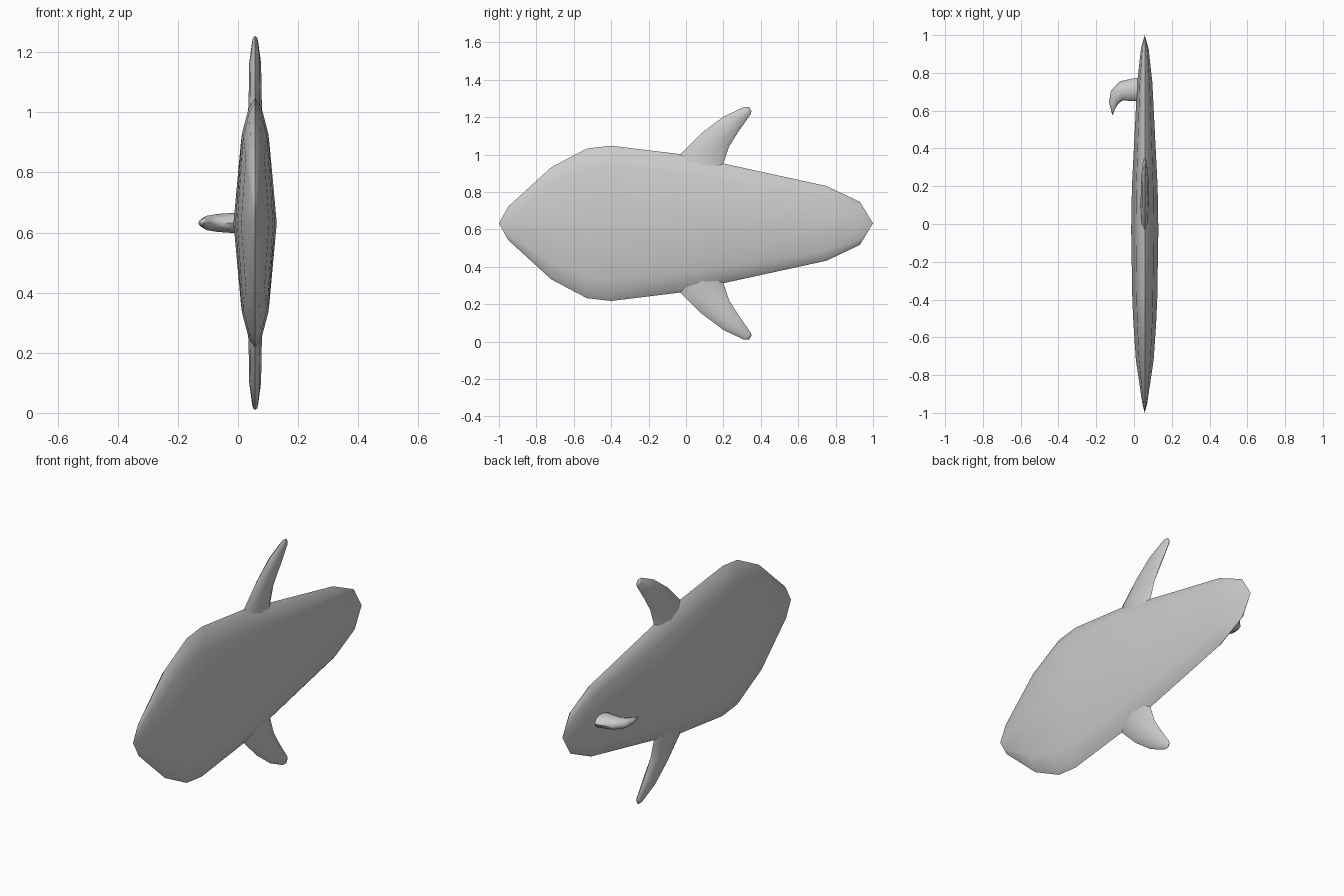
import bpy
import math
from mathutils import Vector

cube = bpy.data.objects.get("Cube")
if cube:
    bpy.data.objects.remove(cube)

CX, CZ = 0.057, 0.632

grey = bpy.data.materials.new("plain grey")
grey.use_nodes = True
GREY = (0.6, 0.6, 0.6, 1)
grey.diffuse_color = GREY
grey.node_tree.nodes["Principled BSDF"].inputs["Base Color"].default_value = GREY


def loft(name, rings, angle):
    """Skin equal-sized rings of points and close both ends."""
    n = len(rings[0])
    verts = [p for ring in rings for p in ring]
    faces = [(r * n + i, r * n + (i + 1) % n, (r + 1) * n + (i + 1) % n, (r + 1) * n + i)
             for r in range(len(rings) - 1) for i in range(n)]
    faces += [tuple(range(n))[::-1], tuple(range(len(verts) - n, len(verts)))]
    mesh = bpy.data.meshes.new(name)
    mesh.from_pydata(verts, [], faces)
    mesh.materials.append(grey)
    obj = bpy.data.objects.new(name, mesh)
    bpy.context.collection.objects.link(obj)
    bpy.ops.object.select_all(action="DESELECT")
    obj.select_set(True)
    bpy.context.view_layer.objects.active = obj
    bpy.ops.object.mode_set(mode="EDIT")
    bpy.ops.mesh.select_all(action="SELECT")
    bpy.ops.mesh.remove_doubles(threshold=0.0005)
    bpy.ops.mesh.normals_make_consistent(inside=False)
    bpy.ops.object.mode_set(mode="OBJECT")
    bpy.ops.object.shade_smooth_by_angle(angle=math.radians(angle))
    return obj


def fin(name, stations, thick_axis):
    """Loft lens sections; each station is leading point, trailing point, half thickness."""
    rings = []
    for lead, trail, half in stations:
        a, b = Vector(lead), Vector(trail)
        ring = []
        for k in range(8):
            t = k * math.pi / 4
            ring.append(a.lerp(b, 0.5 - 0.5 * math.cos(t)) + thick_axis * half * math.sin(t))
        rings.append(ring)
    return loft(name, rings, 70)


# Flat, upright body: y, half height, half thickness
SECTIONS = [(-1, 0, 0), (-0.95, 0.09, 0.013), (-0.72, 0.3, 0.047), (-0.53, 0.4, 0.06),
            (-0.4, 0.415, 0.066), (-0.03, 0.37, 0.072), (0.2, 0.32, 0.068),
            (0.75, 0.2, 0.04), (0.93, 0.115, 0.02), (1, 0, 0)]
QUARTER = [(1, 0), (0.66, 0.72), (0.33, 0.92)]
OUTLINE = (QUARTER + [(0, 1)] + [(-x, z) for x, z in QUARTER[:0:-1]]
           + [(-x, -z) for x, z in QUARTER] + [(0, -1)]
           + [(x, -z) for x, z in QUARTER[:0:-1]])
loft("body", [[(CX + x * t, y, CZ + z * h) for x, z in OUTLINE]
              for y, h, t in SECTIONS], 60)

# Matching swept fins on the upper and lower edges: leading y/z, trailing y/z, half thickness
EDGE_FIN = [((-0.05, 0.27), (0.22, 0.22), 0.03), ((-0.03, 0.37), (0.2, 0.32), 0.024),
            ((0.08, 0.48), (0.23, 0.41), 0.021), ((0.2, 0.57), (0.28, 0.49), 0.02),
            ((0.31, 0.622), (0.347, 0.585), 0.01), ((0.337, 0.622), (0.35, 0.6), 0.003)]
for name, side in (("upper_fin", 1), ("lower_fin", -1)):
    fin(name, [((CX, a[0], CZ + side * a[1]), (CX, b[0], CZ + side * b[1]), half)
               for a, b, half in EDGE_FIN], Vector((1, 0, 0)))

# Small forward-hooked fin on the right flank
HOOK = [((0.04, 0.65), (0.04, 0.775), 0.034), ((-0.01, 0.65), (-0.01, 0.77), 0.034),
        ((-0.06, 0.655), (-0.075, 0.755), 0.03), ((-0.085, 0.635), (-0.122, 0.705), 0.024),
        ((-0.1, 0.61), (-0.132, 0.645), 0.013), ((-0.112, 0.578), (-0.116, 0.58), 0.002)]
fin("side_fin", [((a[0], a[1], CZ), (b[0], b[1], CZ), half) for a, b, half in HOOK],
    Vector((0, 0, 1)))
